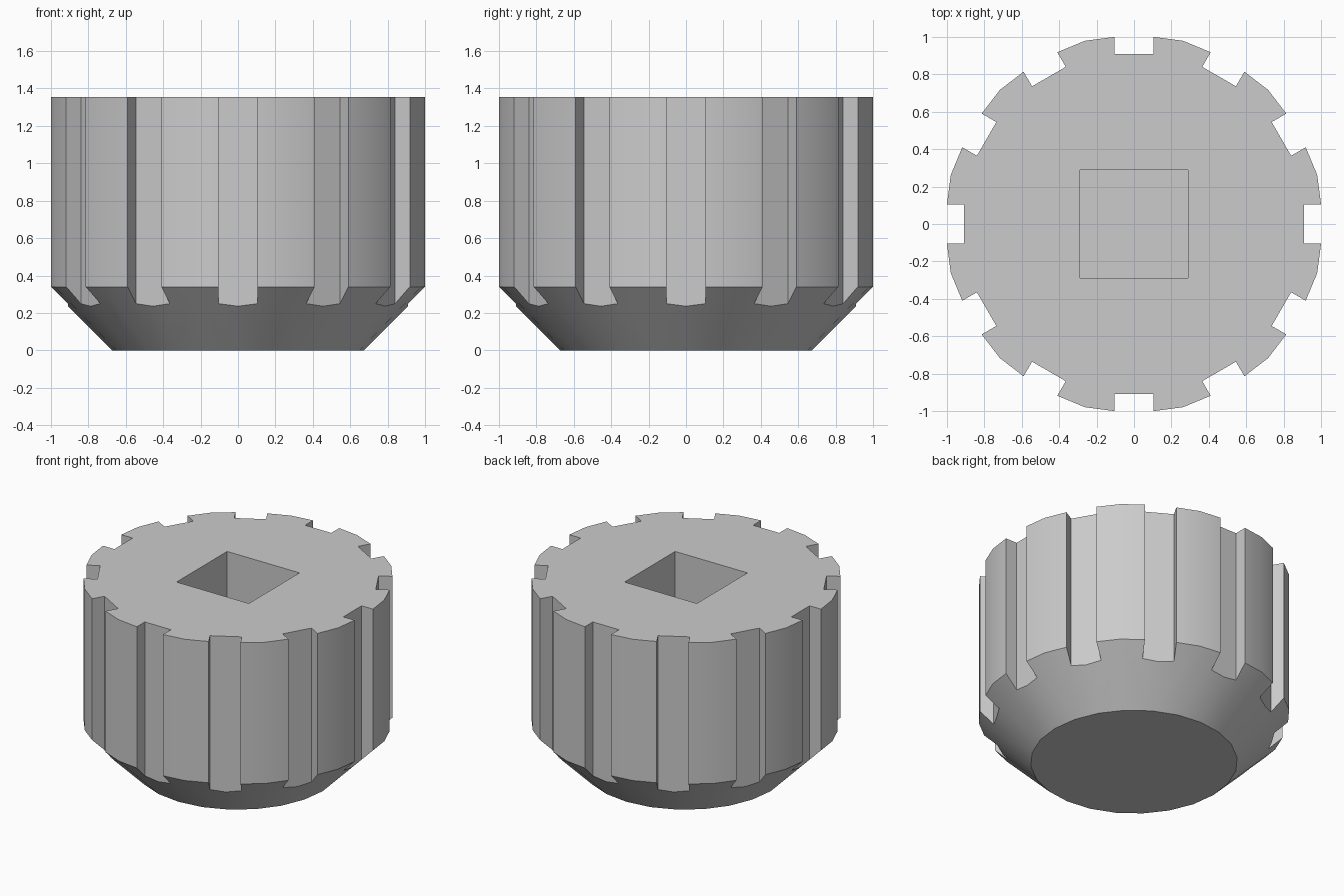
import bpy
import bmesh
from math import pi, radians
from mathutils import Matrix, Vector

HEIGHT, RADIUS, CHAMFER, SIDES = 1.355, 1.014, 0.34, 24
GROOVES, GROOVE_WIDTH, GROOVE_FLOOR = 12, 0.208, 0.91
SOCKET_WIDTH, SOCKET_DEPTH = 0.575, 0.65

cube = bpy.data.objects.get("Cube")
if cube:
    bpy.data.objects.remove(cube, do_unlink=True)

grey = bpy.data.materials.new("plain grey")
grey.use_nodes = True
colour = (0.6, 0.6, 0.6, 1)
grey.diffuse_color = colour
grey.node_tree.nodes["Principled BSDF"].inputs["Base Color"].default_value = colour


def make_object(name, bm):
    bmesh.ops.recalc_face_normals(bm, faces=bm.faces)
    mesh = bpy.data.meshes.new(name)
    bm.to_mesh(mesh)
    bm.free()
    mesh.materials.append(grey)
    obj = bpy.data.objects.new(name, mesh)
    bpy.context.collection.objects.link(obj)
    return obj


def add_box(bm, low, high, turn=0):
    low, high = Vector(low), Vector(high)
    matrix = (Matrix.Rotation(turn, 4, "Z")
              @ Matrix.Translation((low + high) / 2)
              @ Matrix.Diagonal((*(high - low), 1)))
    bmesh.ops.create_cube(bm, size=1, matrix=matrix)


# Knob body: profile spun around the axis, chamfered underneath
bm = bmesh.new()
rings = []
for r, z in [(RADIUS - CHAMFER, 0), (RADIUS, CHAMFER), (RADIUS, HEIGHT)]:
    ring = bmesh.ops.create_circle(bm, segments=SIDES, radius=r,
                                   matrix=Matrix.Translation((0, 0, z)))
    rings.append(ring["verts"])
for lower, upper in zip(rings, rings[1:]):
    for i in range(SIDES):
        j = (i + 1) % SIDES
        bm.faces.new((lower[i], lower[j], upper[j], upper[i]))
bm.faces.new(rings[0])
bm.faces.new(rings[-1])
knob = make_object("knob_body", bm)

# Cutters: grip grooves around the rim and the square drive socket
bm = bmesh.new()
for i in range(GROOVES):
    add_box(bm, (GROOVE_FLOOR, -GROOVE_WIDTH / 2, -1),
            (2, GROOVE_WIDTH / 2, 2), 2 * pi * i / GROOVES)
half = SOCKET_WIDTH / 2
add_box(bm, (-half, -half, HEIGHT - SOCKET_DEPTH), (half, half, 2))
cutter = make_object("groove_and_socket_cutter", bm)
cutter.hide_render = True

# Cut, then discard the helper
cut = knob.modifiers.new("grooves and socket", "BOOLEAN")
cut.operation = "DIFFERENCE"
cut.solver = "EXACT"
cut.use_self = True
cut.object = cutter
bpy.ops.object.select_all(action="DESELECT")
bpy.context.view_layer.objects.active = knob
knob.select_set(True)
bpy.ops.object.modifier_apply(modifier=cut.name)
bpy.data.objects.remove(cutter, do_unlink=True)

# Smooth the rim, keep grooves and chamfer crisp
bpy.ops.object.shade_smooth_by_angle(angle=radians(30))
